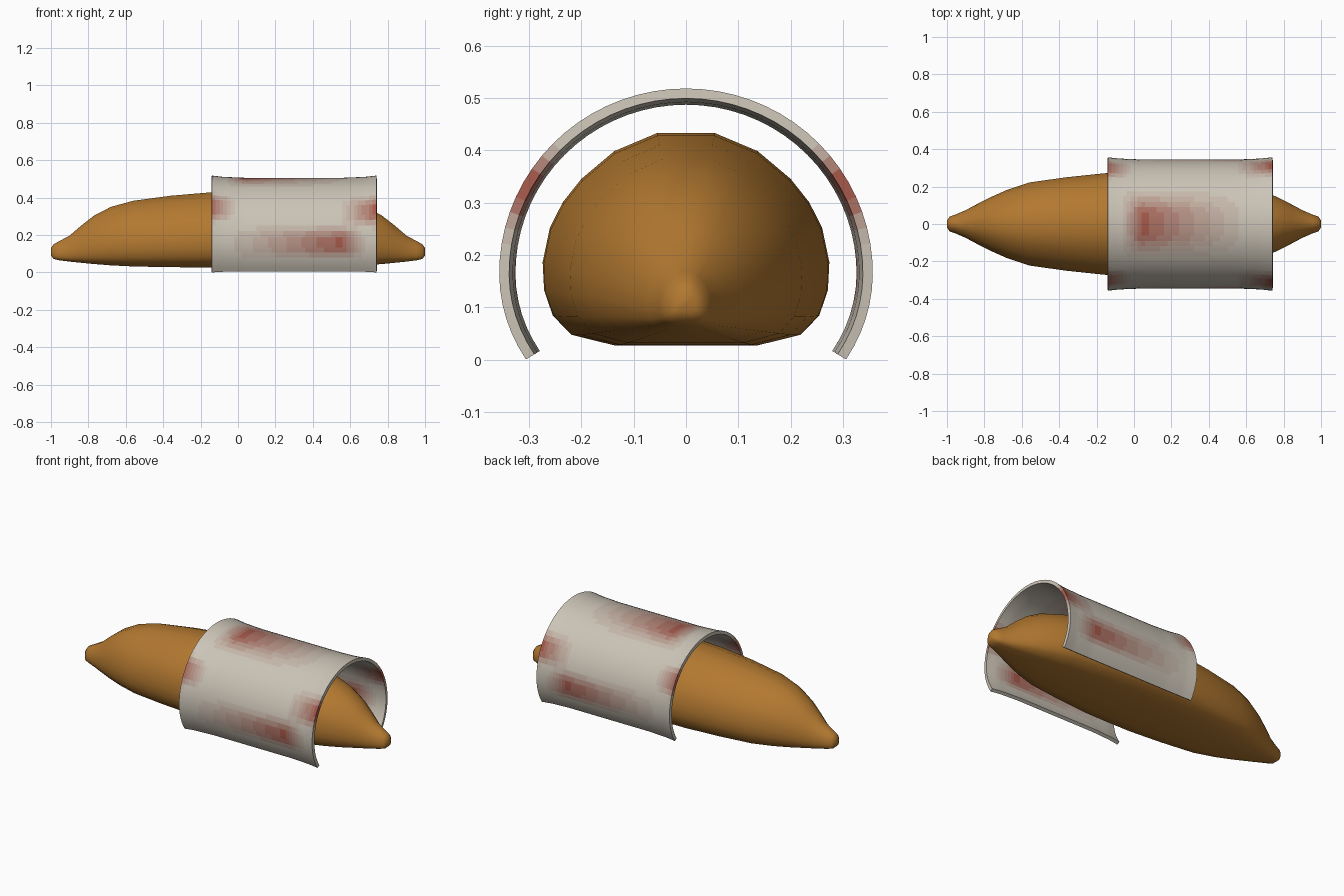
import bpy, bmesh, math

if "Cube" in bpy.data.objects:
    bpy.data.objects.remove(bpy.data.objects["Cube"])


def material(name, rgb):
    m = bpy.data.materials.new(name)
    m.diffuse_color = (*rgb, 1)
    m.use_nodes = True
    m.node_tree.nodes["Principled BSDF"].inputs["Base Color"].default_value = m.diffuse_color
    return m


def make_object(name, bm, mats):
    me = bpy.data.meshes.new(name)
    bm.to_mesh(me)
    bm.free()
    for m in mats:
        me.materials.append(m)
    ob = bpy.data.objects.new(name, me)
    bpy.context.collection.objects.link(ob)
    bpy.ops.object.select_all(action='DESELECT')
    ob.select_set(True)
    bpy.context.view_layer.objects.active = ob
    return ob


def lerp(table, x):
    for (x0, v0), (x1, v1) in zip(table, table[1:]):
        if x <= x1:
            return v0 + (v1 - v0) * (x - x0) / (x1 - x0)
    return table[-1][1]


# Bread roll: flat-bottomed dome section lofted along x, same at both ends
# stations: distance from the middle, half width, bottom z, top z
half = [(0.15, 0.272, 0.027, 0.43), (0.36, 0.25, 0.028, 0.412),
        (0.56, 0.222, 0.032, 0.385), (0.68, 0.182, 0.038, 0.352),
        (0.77, 0.142, 0.045, 0.305), (0.84, 0.106, 0.052, 0.25),
        (0.90, 0.074, 0.058, 0.198), (0.955, 0.05, 0.065, 0.168),
        (0.985, 0.04, 0.072, 0.152), (1.0, 0.019, 0.09, 0.132)]
stations = [(-s[0], *s[1:]) for s in reversed(half)]
stations += [(0, 0.274, 0.027, 0.435)] + half
# right half of the section: width fraction, height fraction
side = [(0.5, 0), (0.8, 0.05), (0.93, 0.14), (0.99, 0.26), (1, 0.39), (0.95, 0.55),
        (0.86, 0.67), (0.73, 0.78), (0.5, 0.91), (0.2, 0.995)]
section = side + [(-y, z) for y, z in reversed(side)]

bm = bmesh.new()
rings = [[bm.verts.new((x, w * y, lo + (hi - lo) * z)) for y, z in section]
         for x, w, lo, hi in stations]
n = len(section)
for a, b in zip(rings, rings[1:]):
    for k in range(n):
        bm.faces.new((a[k], a[(k + 1) % n], b[(k + 1) % n], b[k]))
bm.faces.new(rings[0])
bm.faces.new(rings[-1])
bmesh.ops.recalc_face_normals(bm, faces=bm.faces)
make_object("bread_roll", bm, [material("crust", (0.45, 0.19, 0.03))])
bpy.ops.object.shade_smooth_by_angle(angle=math.radians(60))

# Paper wrapper: open arch flared at both ends, tinted red in soft patches
X0, X1, NX, NA, CZ = -0.14, 0.74, 44, 48, 0.165
SPAN = math.radians(121)
flare = [(X0, 0.0), (X0 + 0.06, -0.007), (0.04, -0.012), (0.56, -0.012),
         (X1 - 0.06, -0.007), (X1, 0.0)]
# patches: x start, x peak, x end, centre angle from the top, angular half width
patches = [(-0.07, 0.04, 0.6, 0, 32), (-0.06, 0.56, 0.68, 92, 17),
           (-0.3, -0.14, -0.02, 58, 16), (0.54, 0.74, 0.9, 62, 17)]
LEVELS = 8


def tint(x, deg):
    best = 0
    for xs, xp, xe, c, w in patches:
        fx = (x - xs) / (xp - xs) if x < xp else (xe - x) / (xe - xp)
        fa = 1.5 * (1 - abs(abs(deg) - c) / w)
        best = max(best, min(1, max(0, fx)) * min(1, max(0, fa)))
    return round(best * (LEVELS - 1))


bm = bmesh.new()
grid = []
for i in range(NX + 1):
    x = X0 + (X1 - X0) * i / NX
    d = lerp(flare, x)
    row = []
    for j in range(NA + 1):
        a = SPAN * (2 * j / NA - 1)
        rz = (0.353 if math.cos(a) > 0 else 0.32) + d
        row.append(bm.verts.new((x, -(0.357 + d) * math.sin(a), CZ + rz * math.cos(a))))
    grid.append(row)
for i in range(NX):
    for j in range(NA):
        f = bm.faces.new((grid[i][j], grid[i][j + 1], grid[i + 1][j + 1], grid[i + 1][j]))
        f.material_index = tint(X0 + (X1 - X0) * (i + 0.5) / NX,
                                math.degrees(SPAN) * (2 * (j + 0.5) / NA - 1))
cream, red = (0.6, 0.55, 0.47), (0.38, 0.10, 0.07)
mats = []
for k in range(LEVELS):
    t = k / (LEVELS - 1)
    mats.append(material(f"paper_tint_{k}", [c + (r - c) * t for c, r in zip(cream, red)]))
make_object("paper_wrapper", bm, mats)
wrapper = bpy.context.object
solid = wrapper.modifiers.new("thickness", 'SOLIDIFY')
solid.thickness = 0.019
solid.offset = -1
bpy.ops.object.modifier_apply(modifier=solid.name)
bpy.ops.object.shade_smooth_by_angle(angle=math.radians(50))
